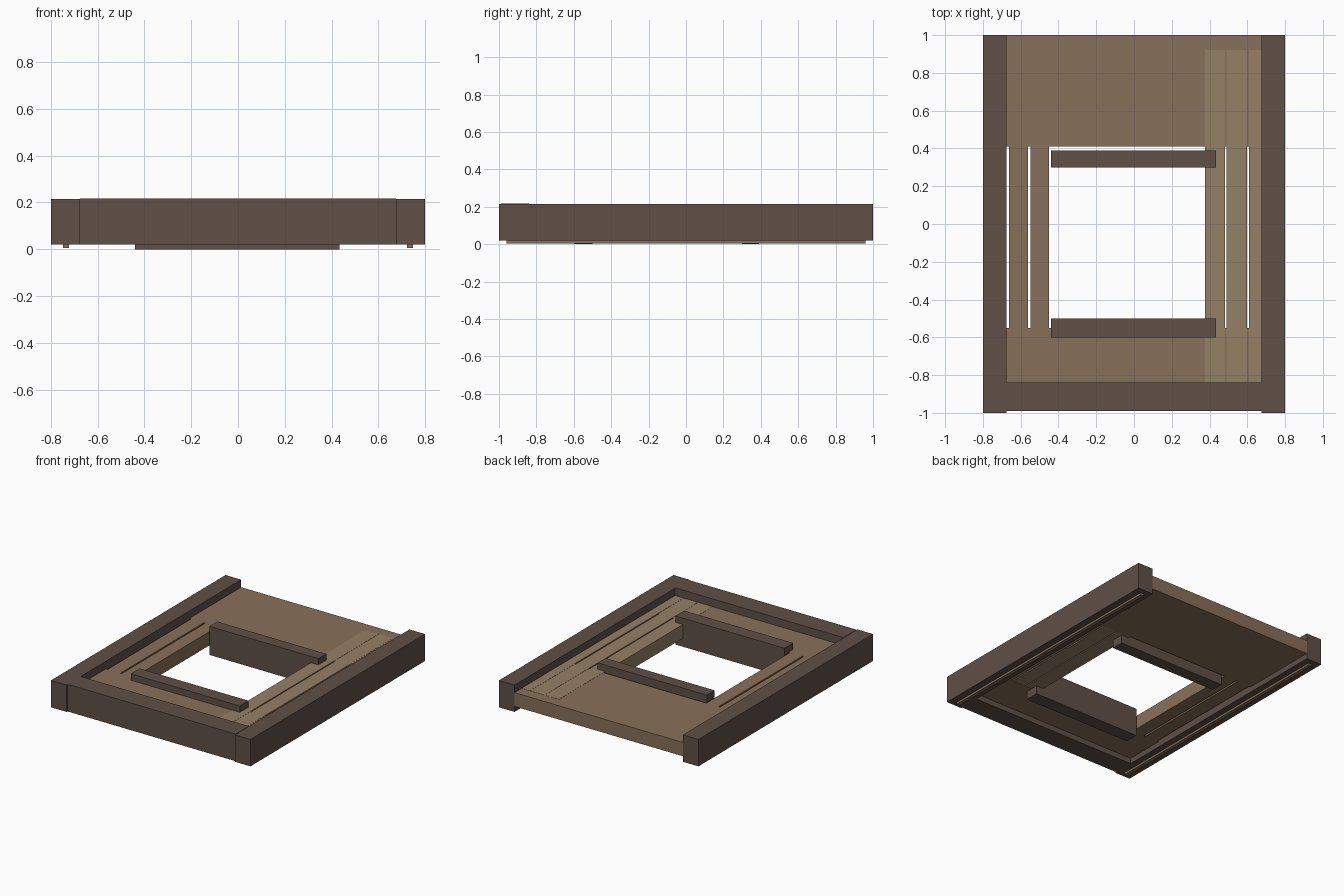
import bpy

if "Cube" in bpy.data.objects:
    bpy.data.objects.remove(bpy.data.objects["Cube"])


def material(name, rgb):
    m = bpy.data.materials.new(name)
    m.diffuse_color = (*rgb, 1)
    m.use_nodes = True
    m.node_tree.nodes["Principled BSDF"].inputs["Base Color"].default_value = m.diffuse_color
    return m


DARK = material("dark_wood", (0.115, 0.08, 0.062))
WOOD = material("mid_wood", (0.25, 0.163, 0.1))
PALE = material("pale_wood", (0.30, 0.215, 0.13))


def box(name, x, y, z, mat):
    """Box from (min, max) ranges on each axis."""
    mid = [(a + b) / 2 for a, b in (x, y, z)]
    bpy.ops.mesh.primitive_cube_add(size=1, location=mid)
    ob = bpy.context.object
    ob.name = name
    ob.scale = [b - a for a, b in (x, y, z)]
    bpy.ops.object.transform_apply(location=False, rotation=False, scale=True)
    ob.data.materials.append(mat)
    return ob


PANEL_Z = (0.06, 0.16)
BOARD_Z = (0.061, 0.161)

# Side rails and the thin runners beneath them
for side, s in (("left", -1), ("right", 1)):
    box(side + "_rail", sorted((s * 0.675, s * 0.8)), (-1, 1), (0.02, 0.215), DARK)
    box(side + "_runner", sorted((s * 0.722, s * 0.748)), (-0.96, 0.96), (0.005, 0.03), WOOD)

# Front rail between the sides
box("front_rail", (-0.675, 0.675), (-0.99, -0.84), (0.02, 0.217), DARK)

# Floor panels in front of and behind the opening
box("front_panel", (-0.675, 0.675), (-0.84, -0.55), PANEL_Z, WOOD)
box("back_panel", (-0.675, 0.675), (0.41, 1), PANEL_Z, WOOD)

# Slats with narrow gaps on the left of the opening
for i, x in enumerate(((-0.662, -0.56), (-0.548, -0.45))):
    box(f"left_slat_{i + 1}", x, (-0.55, 0.41), PANEL_Z, WOOD)

# Long pale boards on the right of the opening
for i, x in enumerate(((0.375, 0.483), (0.491, 0.599), (0.608, 0.675))):
    box(f"right_board_{i + 1}", x, (-0.84, 0.92), BOARD_Z, PALE)

# Cross bars at both ends of the opening
box("front_cross_bar", (-0.44, 0.435), (-0.6, -0.5), (0, 0.207), DARK)
box("back_cross_bar", (-0.44, 0.435), (0.3, 0.39), (0, 0.207), DARK)
